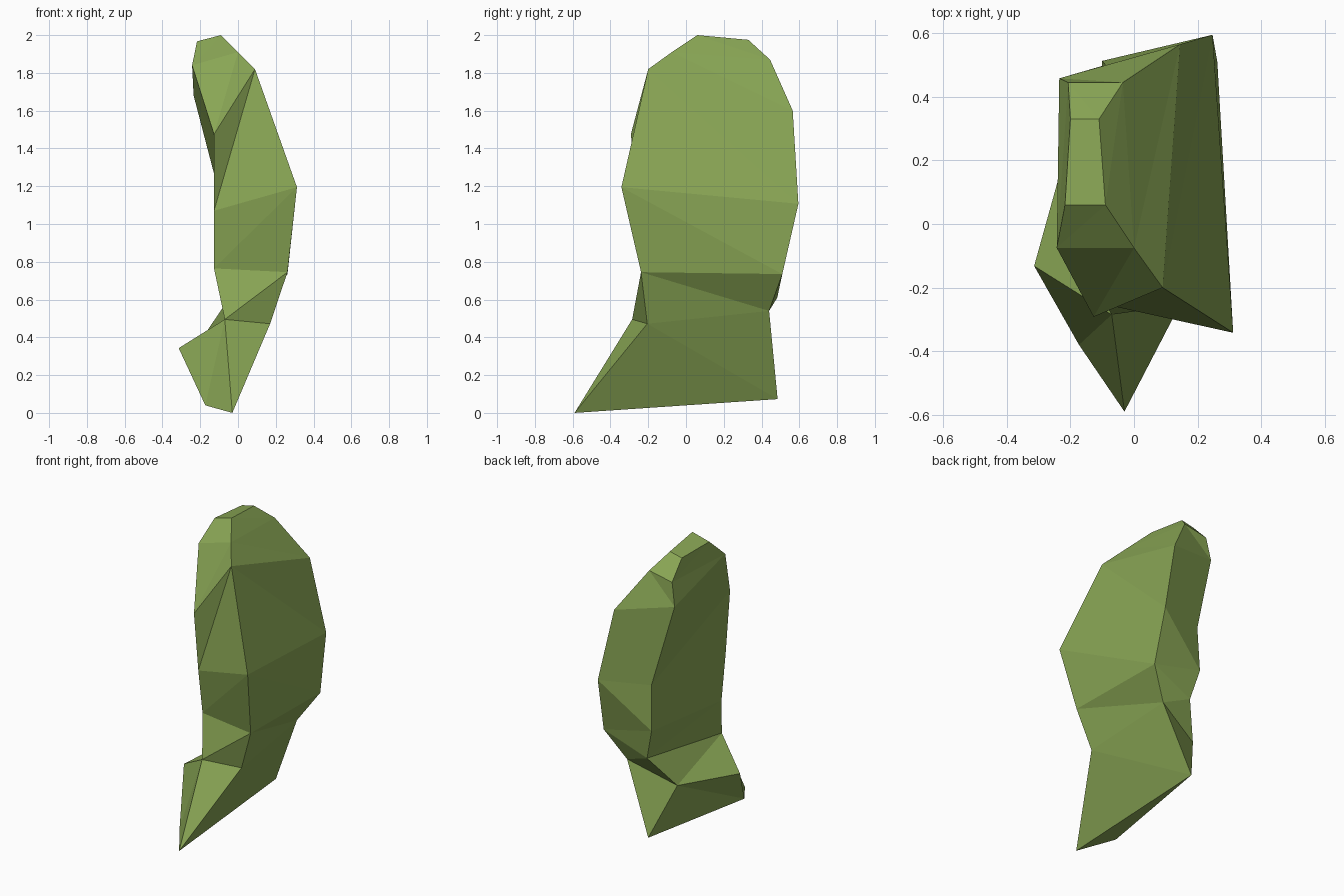
import bpy, bmesh

if "Cube" in bpy.data.objects:
    bpy.data.objects.remove(bpy.data.objects["Cube"])

# Single flat leaf green
green = bpy.data.materials.new("leaf green")
green.diffuse_color = (0.25, 0.38, 0.09, 1)
green.use_nodes = True
green.node_tree.nodes["Principled BSDF"].inputs["Base Color"].default_value = green.diffuse_color

# Cross-sections from top to bottom: right front, right back, left back, left front
SECTIONS = [
    [(-.09, .06, 2.0), (-.11, .33, 1.975), (-.20, .33, 1.955), (-.217, .06, 1.967)],
    [(0, -.075, 1.91), (-.035, .445, 1.87), (-.207, .445, 1.835), (-.243, -.075, 1.84)],
    [(.09, -.20, 1.82), (.145, .565, 1.6), (-.235, .458, 1.68), (-.127, -.292, 1.475)],
    [(.312, -.342, 1.195), (.247, .595, 1.107), (-.09, .50, 1.125), (-.127, -.245, 1.07)],
    [(.262, -.238, .745), (.262, .51, .735), (-.10, .513, .82), (-.127, -.20, .765)],
    [(.17, -.205, .472), (.135, .44, .54), (-.045, .483, .61), (-.07, -.285, .495)],
    [(-.03, -.59, 0), (-.055, .485, .073), (-.18, .35, .41), (-.314, -.132, .343)],
]
HEEL = (-.173, -.38, .04)

bm = bmesh.new()
rows = [[bm.verts.new(p) for p in s] for s in SECTIONS]
heel = bm.verts.new(HEEL)

# Rounded top cap
bm.faces.new(rows[0])

# Faceted walls; the left and front walls fold along the opposite diagonal
last = len(rows) - 2
for i, (a, b) in enumerate(zip(rows, rows[1:])):
    for j in range(4):
        k = (j + 1) % 4
        if i == last and j == 3:      # folded front of the foot meets the heel
            tris = ((a[j], a[k], b[k]), (a[j], b[k], heel), (a[j], heel, b[j]))
        elif j >= 2:
            tris = ((a[j], a[k], b[j]), (a[k], b[k], b[j]))
        else:
            tris = ((a[j], a[k], b[k]), (a[j], b[k], b[j]))
        for t in tris:
            bm.faces.new(t)

# Pointed underside of the foot
for j in range(3):
    bm.faces.new((rows[-1][j], rows[-1][j + 1], heel))

bmesh.ops.recalc_face_normals(bm, faces=bm.faces[:])
mesh = bpy.data.meshes.new("faceted_blade")
bm.to_mesh(mesh)
bm.free()
mesh.materials.append(green)
bpy.context.collection.objects.link(bpy.data.objects.new("faceted_blade", mesh))
